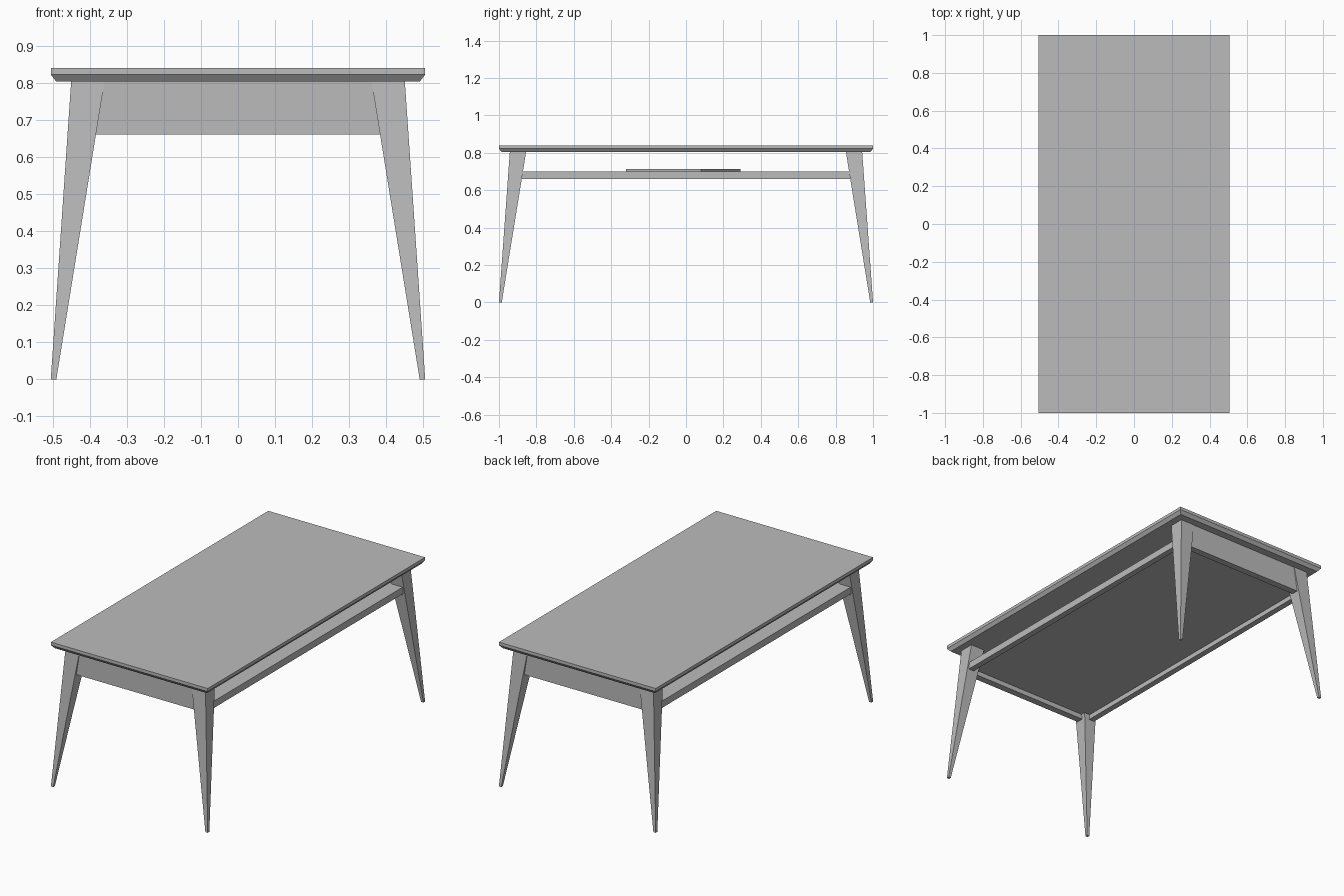
import bpy, bmesh, math

cube = bpy.data.objects.get("Cube")
if cube:
    bpy.data.objects.remove(cube, do_unlink=True)

grey = bpy.data.materials.new("plain_grey")
grey.use_nodes = True
COLOUR = (0.5, 0.5, 0.5, 1)
grey.diffuse_color = COLOUR
grey.node_tree.nodes["Principled BSDF"].inputs["Base Color"].default_value = COLOUR


def loft(name, sections):
    """Join stacked rectangles, each (x0, x1, y0, y1, z), into a closed solid."""
    bm = bmesh.new()
    rings = []
    for x0, x1, y0, y1, z in sections:
        corners = ((x0, y0), (x1, y0), (x1, y1), (x0, y1))
        rings.append([bm.verts.new((x, y, z)) for x, y in corners])
    bm.faces.new(rings[0][::-1])
    bm.faces.new(rings[-1])
    for low, high in zip(rings, rings[1:]):
        for i in range(4):
            j = (i + 1) % 4
            bm.faces.new((low[i], low[j], high[j], high[i]))
    bmesh.ops.recalc_face_normals(bm, faces=bm.faces)
    mesh = bpy.data.meshes.new(name)
    bm.to_mesh(mesh)
    bm.free()
    mesh.materials.append(grey)
    obj = bpy.data.objects.new(name, mesh)
    bpy.context.collection.objects.link(obj)
    return obj


def box(name, x0, x1, y0, y1, z0, z1):
    return loft(name, [(x0, x1, y0, y1, z0), (x0, x1, y0, y1, z1)])


# Tabletop with a chamfered lower rim
loft("tabletop", [(-0.49, 0.49, -0.985, 0.985, 0.803),
                  (-0.505, 0.505, -1, 1, 0.822),
                  (-0.505, 0.505, -1, 1, 0.84)])

# Splayed, tapered legs
for sx, side in ((1, "left"), (-1, "right")):
    for sy, end in ((-1, "front"), (1, "back")):
        loft(f"{end}_{side}_leg",
             [(sx * 0.49, sx * 0.505, sy * 0.985, sy * 1.0, 0),
              (sx * 0.36, sx * 0.45, sy * 0.855, sy * 0.942, 0.804)])

# Deep aprons at the ends
for sy, end in ((-1, "front"), (1, "back")):
    box(f"{end}_apron", -0.4, 0.4, sy * 0.90, sy * 0.94, 0.66, 0.804)

# Slim rails along the sides
for sx, side in ((1, "left"), (-1, "right")):
    box(f"{side}_rail", sx * 0.415, sx * 0.45, -0.9, 0.9, 0.66, 0.70)

# Shelf between the rails, with a thin magazine lying askew on it
box("shelf", -0.415, 0.415, -0.9, 0.9, 0.688, 0.70)
magazine = box("magazine", -0.183, 0.183, -0.245, 0.245, 0.70, 0.712)
magazine.rotation_euler.z = math.radians(-35)
magazine.location.y = -0.015
